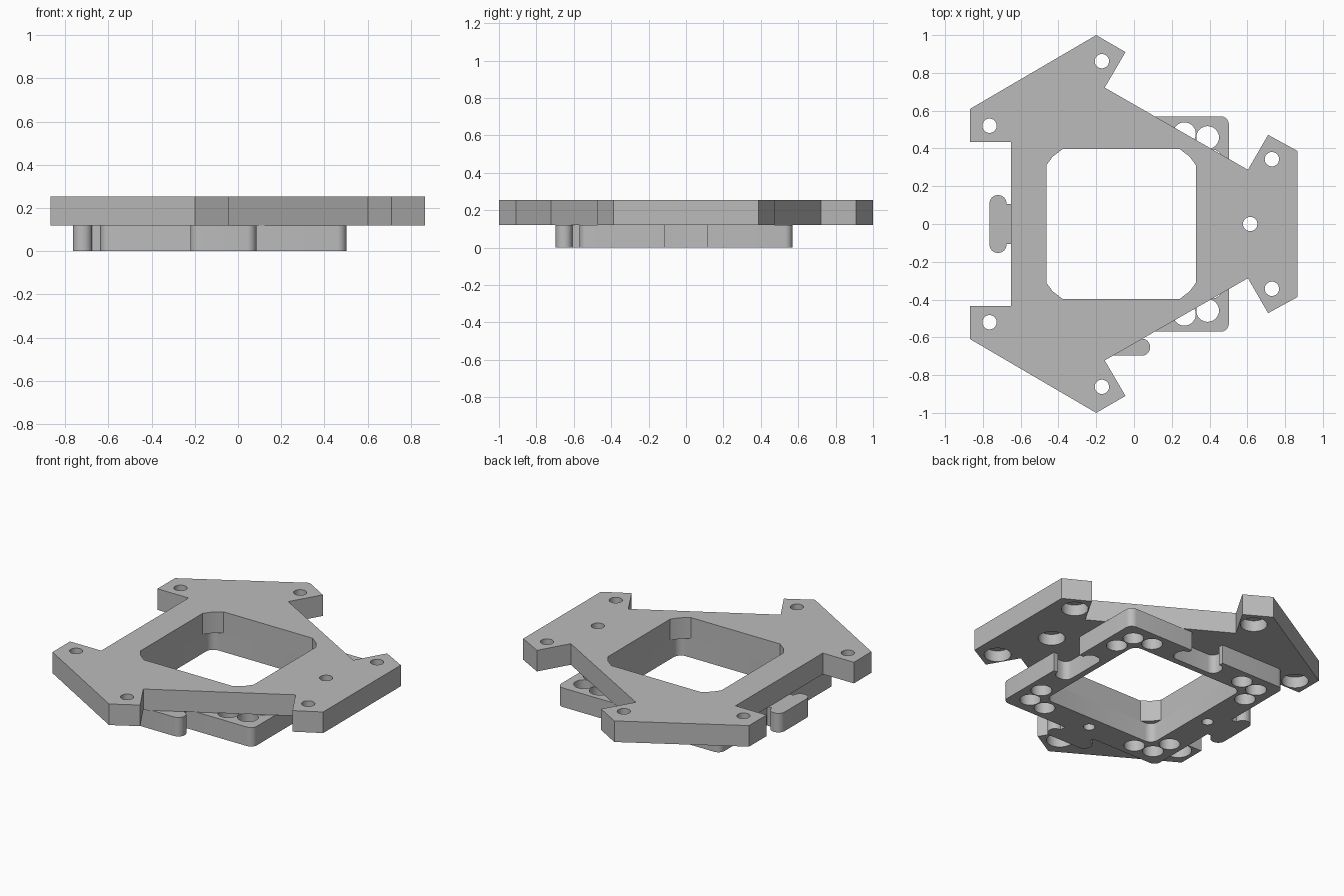
import bpy, bmesh, math
from mathutils import Matrix, Vector

cube = bpy.data.objects.get("Cube")
if cube:
    bpy.data.objects.remove(cube, do_unlink=True)

CX = -0.068                      # shared centre of both plates
Z_MID, Z_TOP = 0.12, 0.253
HALF, HOLE = 0.57, 0.396         # half sizes of lower plate and window

grey = bpy.data.materials.new("grey_plastic")
grey.use_nodes = True
grey.diffuse_color = (0.5, 0.5, 0.5, 1)
grey.node_tree.nodes["Principled BSDF"].inputs["Base Color"].default_value = (0.5, 0.5, 0.5, 1)


def prism(name, points, z0, z1):
    """Extrude a flat outline between two heights."""
    bm = bmesh.new()
    face = bm.faces.new([bm.verts.new((x, y, z0)) for x, y in points])
    geom = bmesh.ops.extrude_face_region(bm, geom=[face])["geom"]
    tops = [v for v in geom if isinstance(v, bmesh.types.BMVert)]
    bmesh.ops.translate(bm, verts=tops, vec=(0, 0, z1 - z0))
    bmesh.ops.recalc_face_normals(bm, faces=bm.faces)
    mesh = bpy.data.meshes.new(name)
    bm.to_mesh(mesh)
    bm.free()
    mesh.materials.append(grey)
    obj = bpy.data.objects.new(name, mesh)
    bpy.context.collection.objects.link(obj)
    return obj


def rounded_rect(cx, cy, hx, hy, r, steps=6):
    pts = []
    for q, (sx, sy) in enumerate([(1, 1), (-1, 1), (-1, -1), (1, -1)]):
        for i in range(steps + 1):
            a = math.radians(90 * (q + i / steps))
            pts.append((cx + sx * (hx - r) + r * math.cos(a),
                        cy + sy * (hy - r) + r * math.sin(a)))
    return pts


def circle(x, y, r, n=32):
    return [(x + r * math.cos(math.tau * i / n), y + r * math.sin(math.tau * i / n))
            for i in range(n)]


def combine(target, tool, operation="DIFFERENCE"):
    """Apply a boolean and discard the tool object."""
    mod = target.modifiers.new("cut", "BOOLEAN")
    mod.operation, mod.solver, mod.object = operation, "EXACT", tool
    tool.hide_render = True
    graph = bpy.context.evaluated_depsgraph_get()
    mesh = bpy.data.meshes.new_from_object(target.evaluated_get(graph))
    target.modifiers.clear()
    target.data = mesh
    bpy.data.objects.remove(tool, do_unlink=True)


def drill(target, x, y, r, z0, z1):
    combine(target, prism("drill", circle(x, y, r), z0, z1))


def t_key(target, angle, shift, gap, z0, z1, operation):
    """Rounded T shape pointing along -x, turned about the plate centre."""
    turn = Matrix.Rotation(angle, 2)

    def place(pts):
        return [tuple(turn @ Vector((x + shift, y)) + Vector((CX, 0))) for x, y in pts]

    neck = rounded_rect(-0.6, 0, 0.05, 0.106 + gap, 0.002, 1)
    cap = rounded_rect(-0.652, 0, 0.045 + gap, 0.153 + gap, 0.043)
    for pts in (neck, cap):
        combine(target, prism("key", place(pts), z0, z1), operation)


# Upper bracket with three claw-like arms
side = [(0.865, 0.387), (0.71, 0.472), (0.603, 0.287), (-0.155, 0.722),
        (-0.045, 0.91), (-0.2, 1.0), (-0.867, 0.61), (-0.867, 0.435), (-0.65, 0.435)]
outline = side + [(x, -y) for x, y in reversed(side)]
upper = prism("upper_bracket", outline, Z_MID, Z_TOP)

# Window with cut corners
corner = [(HOLE, HOLE - 0.085), (HOLE - 0.033, HOLE - 0.04), (HOLE - 0.085, HOLE)]
half = corner + [(-x, y) for x, y in reversed(corner)]
window = [(CX + x, y) for x, y in half + [(x, -y) for x, y in reversed(half)]]
combine(upper, prism("window", window, 0, 0.5))

# Bolt holes, counterbored from underneath
bolts = [(0.615, 0)] + [(x, s * y) for s in (1, -1)
                        for x, y in ((0.73, 0.343), (-0.17, 0.862), (-0.765, 0.52))]
for x, y in bolts:
    drill(upper, x, y, 0.038, 0, 0.5)
    drill(upper, x, y, 0.077, 0, Z_MID + 0.07)

# Lower interlocking tile with a rounded window
lower = prism("lower_tile", rounded_rect(CX, 0, HALF, HALF, 0.042), 0, Z_MID)
combine(lower, prism("window", rounded_rect(CX, 0, HOLE, HOLE, 0.05), -0.1, 0.3))

# Keys on the right and front, matching slots on the opposite edges
for angle in (0, math.pi / 2):
    t_key(lower, angle, 0, 0, 0, Z_MID, "UNION")
    t_key(lower, angle, 2 * HALF, 0.008, -0.1, 0.3, "DIFFERENCE")

# Three holes in each corner, and a small one behind each key
for sx in (1, -1):
    for sy in (1, -1):
        for x, y in ((0.458, 0.458), (0.335, 0.478), (0.478, 0.335)):
            drill(lower, CX + sx * x, sy * y, 0.06, -0.1, 0.3)
for x, y in ((-0.48, 0), (0, -0.48)):
    drill(lower, CX + x, y, 0.033, -0.1, 0.3)

# Smooth the curved walls and keep the edges sharp
bpy.ops.object.select_all(action="DESELECT")
for obj in (upper, lower):
    obj.select_set(True)
    bpy.context.view_layer.objects.active = obj
bpy.ops.object.shade_smooth_by_angle(angle=math.radians(25))
